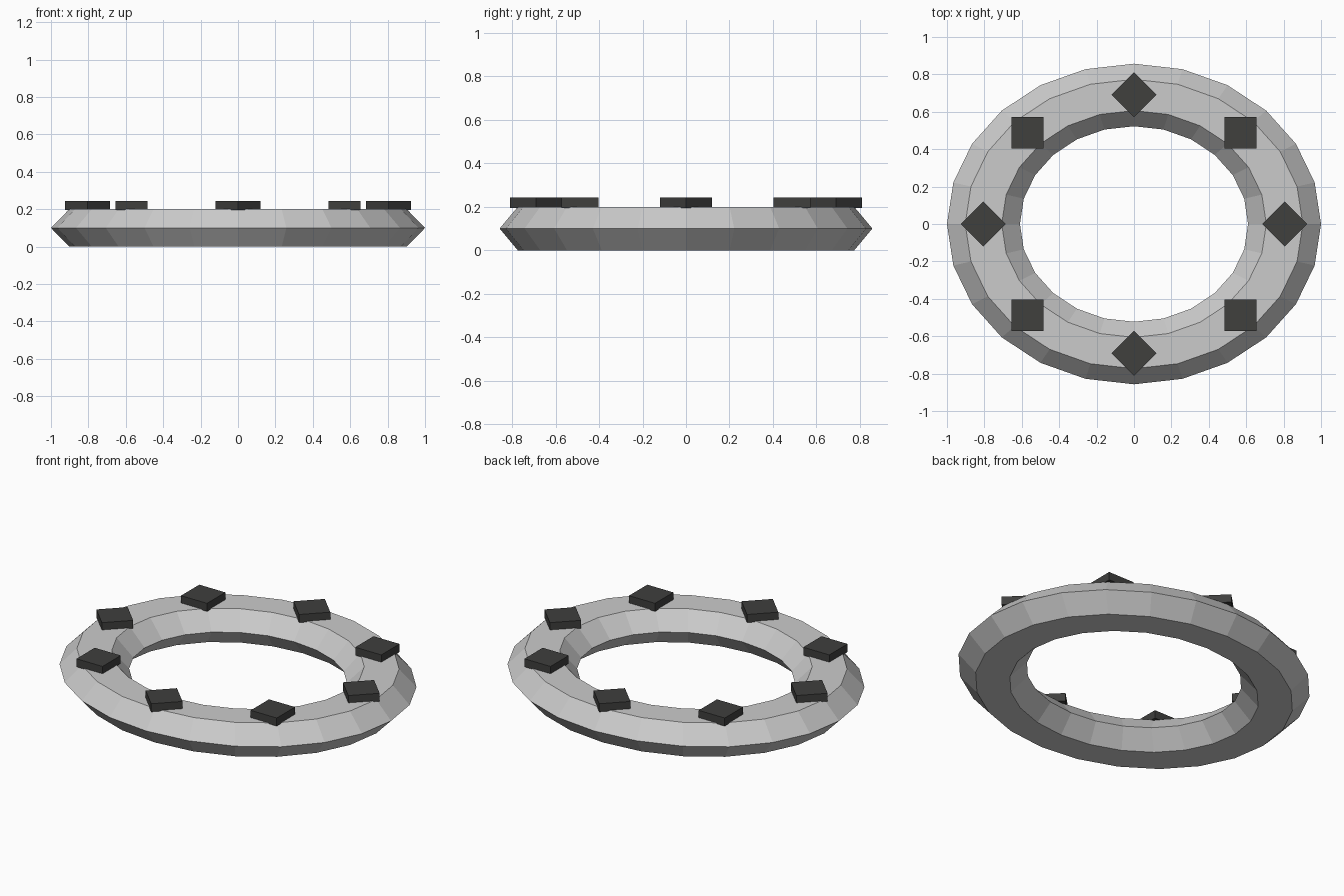
import bpy, bmesh
from math import cos, sin, pi

if "Cube" in bpy.data.objects:
    bpy.data.objects.remove(bpy.data.objects["Cube"])

R, r, YS = 0.805, 0.195, 0.857   # ring radius, tube radius, depth squash
SEG, SIDES = 24, 6

# Faceted oval ring with a flattened hexagonal cross-section
bm = bmesh.new()
loops = []
for i in range(SEG):
    a = 2 * pi * i / SEG
    loop = []
    for j in range(SIDES):
        t = 2 * pi * j / SIDES
        d = R + r * cos(t)
        z = 0.1 + 0.1 * sin(t) / sin(pi / 3)
        loop.append(bm.verts.new((d * cos(a), d * sin(a) * YS, z)))
    loops.append(loop)
for i in range(SEG):
    p, q = loops[i], loops[(i + 1) % SEG]
    for j in range(SIDES):
        k = (j + 1) % SIDES
        bm.faces.new((p[j], q[j], q[k], p[k]))
bmesh.ops.recalc_face_normals(bm, faces=bm.faces)
mesh = bpy.data.meshes.new("oval_ring")
bm.to_mesh(mesh)
bm.free()
ring = bpy.data.objects.new("oval_ring", mesh)
bpy.context.collection.objects.link(ring)

# Dark square studs, alternately turned by 45 degrees
dark = bpy.data.materials.new("dark_grey")
dark.diffuse_color = (0.05, 0.05, 0.048, 1)
dark.use_nodes = True
dark.node_tree.nodes["Principled BSDF"].inputs["Base Color"].default_value = dark.diffuse_color
for i in range(8):
    a = i * pi / 4
    bpy.ops.mesh.primitive_cube_add(
        size=1, location=(R * cos(a), R * sin(a) * YS, 0.219),
        rotation=(0, 0, a + pi / 4))
    stud = bpy.context.object
    stud.name = f"stud_{i + 1}"
    stud.scale = (0.17, 0.17, 0.048)
    stud.data.materials.append(dark)
